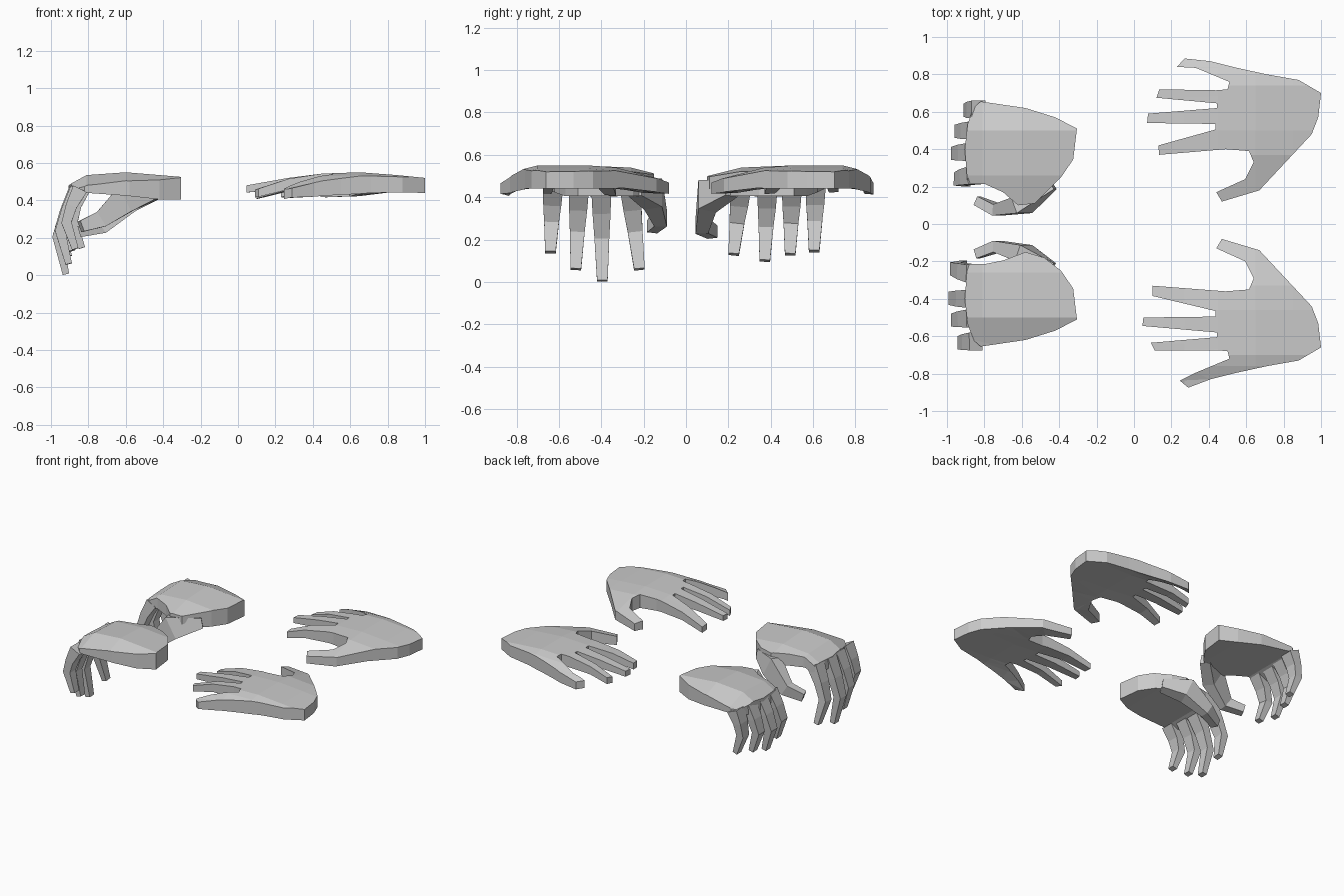
import bpy, bmesh
from mathutils import Vector
from mathutils.geometry import tessellate_polygon

if "Cube" in bpy.data.objects:
    bpy.data.objects.remove(bpy.data.objects["Cube"])


def interp(table, x):
    if x <= table[0][0]:
        return table[0][1]
    for (a, p), (b, q) in zip(table, table[1:]):
        if x <= b:
            return p + (q - p) * (x - a) / (b - a)
    return table[-1][1]


def finish(bm, name):
    bmesh.ops.recalc_face_normals(bm, faces=bm.faces)
    me = bpy.data.meshes.new(name)
    bm.to_mesh(me)
    bm.free()
    ob = bpy.data.objects.new(name, me)
    bpy.context.collection.objects.link(ob)


def slab(name, outline, top, bottom, drop, low_cap, sign, shift):
    """Outline cut along its bend lines; top(x) and bottom(x) heights lowered by drop(y)."""
    bm = bmesh.new()
    ring = [bm.verts.new((x, y, 0)) for x, y in outline]
    for tri in tessellate_polygon([[v.co for v in ring]]):
        bm.faces.new([ring[i] for i in tri])
    bmesh.ops.recalc_face_normals(bm, faces=bm.faces)
    bm.normal_update()
    cuts = [((x, 0, 0), (1, 0, 0)) for x, _ in top[1:-1]]
    cuts += [((0, y, 0), (0, 1, 0)) for y, _ in drop[1:-1]]
    for co, no in cuts:
        bmesh.ops.bisect_plane(bm, geom=bm.verts[:] + bm.edges[:] + bm.faces[:],
                               dist=1e-5, plane_co=co, plane_no=no)
    faces, verts = bm.faces[:], bm.verts[:]
    rim = [e for e in bm.edges if e.is_boundary]
    low = {}
    for v in verts:
        x, y, _ = v.co
        d = interp(drop, y)
        fade = min(1, max(0, (0.8 - x) / 0.3))
        # outer fingertips of the open hands hang a little lower
        sag = .03 * min(1, max(0, (.3 - x) / .2)) * (abs(y - .57) > .05) * (x > 0)
        yy = sign * y + shift
        low[v] = bm.verts.new((x, yy, interp(bottom, x) - min(d, low_cap) * fade - sag))
        v.co = (x, yy, interp(top, x) - d - sag)
    for f in faces:
        bm.faces.new([low[v] for v in reversed(f.verts)])
    for e in rim:
        a, b = e.verts
        bm.faces.new((a, b, low[b], low[a]))
    finish(bm, name)


def sweep(name, rings, sign):
    """Square tube through (x, y, z, width, thickness) rings."""
    bm = bmesh.new()
    pts = [Vector((r[0], sign * r[1], r[2])) for r in rings]
    loops = []
    for i, (p, r) in enumerate(zip(pts, rings)):
        t = (pts[min(i + 1, len(pts) - 1)] - pts[max(i - 1, 0)]).normalized()
        side = Vector((0, 1, 0))
        side = (side - t * side.dot(t)).normalized()
        n = t.cross(side)
        loops.append([bm.verts.new(p + side * (a * r[3] / 2) + n * (b * r[4] / 2))
                      for a, b in ((-1, -1), (1, -1), (1, 1), (-1, 1))])
    for a, b in zip(loops, loops[1:]):
        for j in range(4):
            bm.faces.new((a[j], a[(j + 1) % 4], b[(j + 1) % 4], b[j]))
    bm.faces.new(loops[0])
    bm.faces.new(loops[-1])
    finish(bm, name)


# Flat open hands: one outline, individual fingertips
def flat_hand(name, pinky, ring, middle, index, sign, shift):
    outline = [(1, .70), (.88, .77), (.71, .80), (.55, .835), (.41, .87), *pinky,
               (.33, .835), (.51, .76), (.50, .72), (.44, .715), *ring,
               (.445, .645), (.445, .62), *middle, (.435, .535), (.435, .505),
               *index, (.49, .40), (.615, .39), (.64, .33), (.595, .24),
               (.44, .17), (.47, .12), (.67, .18), (.81, .33), (.95, .48), (.985, .57)]
    top = [(.05, .48), (.27, .52), (.45, .543), (.65, .55), (.85, .535), (1, .52)]
    bottom = [(.05, .442), (.27, .462), (.45, .463), (.65, .445), (1, .44)]
    drop = [(.10, .08), (.37, .01), (.50, 0), (.74, 0), (.80, .015), (.90, .055)]
    slab(name, outline, top, bottom, drop, .045, sign, shift)


flat_hand("flat_hand_back", [(.27, .885), (.23, .84)], [(.135, .72), (.12, .675)],
          [(.075, .59), (.07, .54)], [(.13, .42), (.135, .37)], 1, 0)
flat_hand("flat_hand_front", [(.29, .915), (.245, .877)], [(.11, .715), (.09, .675)],
          [(.045, .585), (.05, .54)], [(.10, .425), (.10, .37)], -1, .04)


# Curled hands: palm slab, bent fingers and thumb
def curled_hand(name, web, fingers, thumb, sign):
    palm = [(-.305, .51), (-.42, .57), (-.58, .62), (-.75, .645), (-.82, .655),
            (-.86, .62), (-.89, .53), (-.905, .40), (-.89, .215), (-.80, .215),
            *web, (-.39, .25), (-.325, .345)]
    top = [(-.91, .48), (-.81, .535), (-.6, .55), (-.42, .535), (-.3, .525)]
    bottom = [(-.91, .40), (-.81, .44), (-.6, .425), (-.42, .405), (-.3, .405)]
    drop = [(.1, .05), (.26, .01), (.5, 0), (.65, .055)]
    slab(name + "_palm", palm, top, bottom, drop, 0, sign, 0)
    for label, y0, y1, dx, tip in fingers:
        rings = []
        for s, x, w, t in ((0, -.865, .095, .08), (.28, -.925, .085, .06),
                           (.56, -.965, .07, .055), (1, -.92, .05, .035)):
            rings.append((x + dx * min(1, .4 + s), y0 + (y1 - y0) * s,
                          .46 + (tip - .46) * s, w, t))
        sweep(name + "_" + label, rings, sign)
    sweep(name + "_thumb", thumb, sign)


curled_hand("curled_hand_back", [(-.70, .17), (-.62, .10), (-.53, .11)],
            [("index", .26, .225, .03, .13), ("middle", .385, .372, .015, .1),
             ("ring", .50, .492, .035, .13), ("pinky", .612, .605, .085, .145)],
            [(-.44, .215, .44, .07, .07), (-.60, .10, .405, .09, .16),
             (-.73, .075, .265, .06, .09), (-.84, .125, .235, .05, .06)], 1)
curled_hand("curled_hand_front", [(-.70, .195), (-.58, .15), (-.48, .18)],
            [("index", .265, .22, .01, .06), ("middle", .40, .395, 0, .005),
             ("ring", .505, .52, .015, .06), ("pinky", .628, .64, .05, .14)],
            [(-.44, .24, .44, .07, .07), (-.59, .155, .415, .09, .15),
             (-.73, .12, .30, .06, .09), (-.84, .16, .26, .05, .06)], -1)
